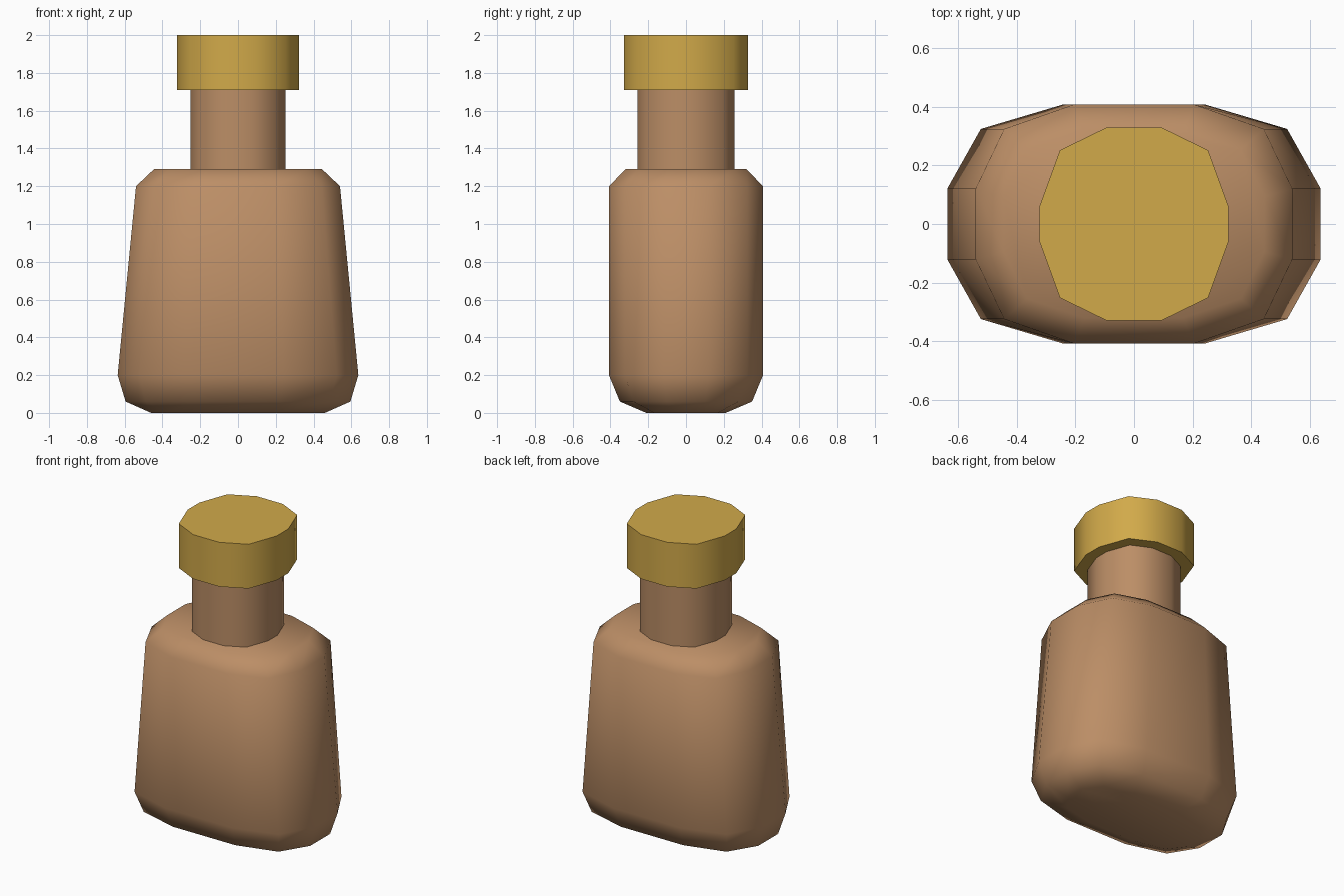
import bpy

if "Cube" in bpy.data.objects:
    bpy.data.objects.remove(bpy.data.objects["Cube"])


def material(name, color):
    m = bpy.data.materials.new(name)
    m.diffuse_color = (*color, 1)
    m.use_nodes = True
    m.node_tree.nodes["Principled BSDF"].inputs["Base Color"].default_value = m.diffuse_color
    return m


glass = material("tan_brown", (0.50, 0.27, 0.133))
gold = material("gold", (0.64, 0.40, 0.068))


def outline(quadrant):
    """Mirror three first-quadrant points into a 12-sided outline."""
    q = list(quadrant)
    return (q + [(-x, y) for x, y in reversed(q)]
            + [(-x, -y) for x, y in q] + [(x, -y) for x, y in reversed(q)])


def loft(name, quadrant, levels, mat, angle):
    """Stack scaled outlines; levels are (z, half width x, half depth y)."""
    ring = outline(quadrant)
    n = len(ring)
    verts = [(x * sx, y * sy, z) for z, sx, sy in levels for x, y in ring]
    faces = [tuple(reversed(range(n)))]
    for k in range(len(levels) - 1):
        for i in range(n):
            j = (i + 1) % n
            faces.append((k * n + i, k * n + j, (k + 1) * n + j, (k + 1) * n + i))
    faces.append(tuple(range(n * (len(levels) - 1), n * len(levels))))
    mesh = bpy.data.meshes.new(name)
    mesh.from_pydata(verts, [], faces)
    mesh.materials.append(mat)
    obj = bpy.data.objects.new(name, mesh)
    bpy.context.collection.objects.link(obj)
    bpy.ops.object.select_all(action='DESELECT')
    obj.select_set(True)
    bpy.context.view_layer.objects.active = obj
    bpy.ops.object.shade_smooth_by_angle(angle=angle)
    return obj


# unit outlines (first quadrant)
oval = [(1.0, 0.295), (0.82, 0.795), (0.378, 1.0)]
round_ = [(1.0, 0.185), (0.785, 0.765), (0.293, 1.0)]

# tapered body with softened base and shoulders
loft("bottle_body", oval, [
    (0.0, 0.46, 0.21),
    (0.06, 0.595, 0.35),
    (0.20, 0.637, 0.408),
    (1.20, 0.54, 0.408),
    (1.29, 0.445, 0.32)], glass, 1.2)

# straight neck
loft("bottle_neck", round_, [(1.27, 0.252, 0.256), (1.72, 0.252, 0.256)], glass, 0.9)

# cap
loft("cap", round_, [(1.71, 0.322, 0.329), (2.0, 0.322, 0.329)], gold, 0.9)
